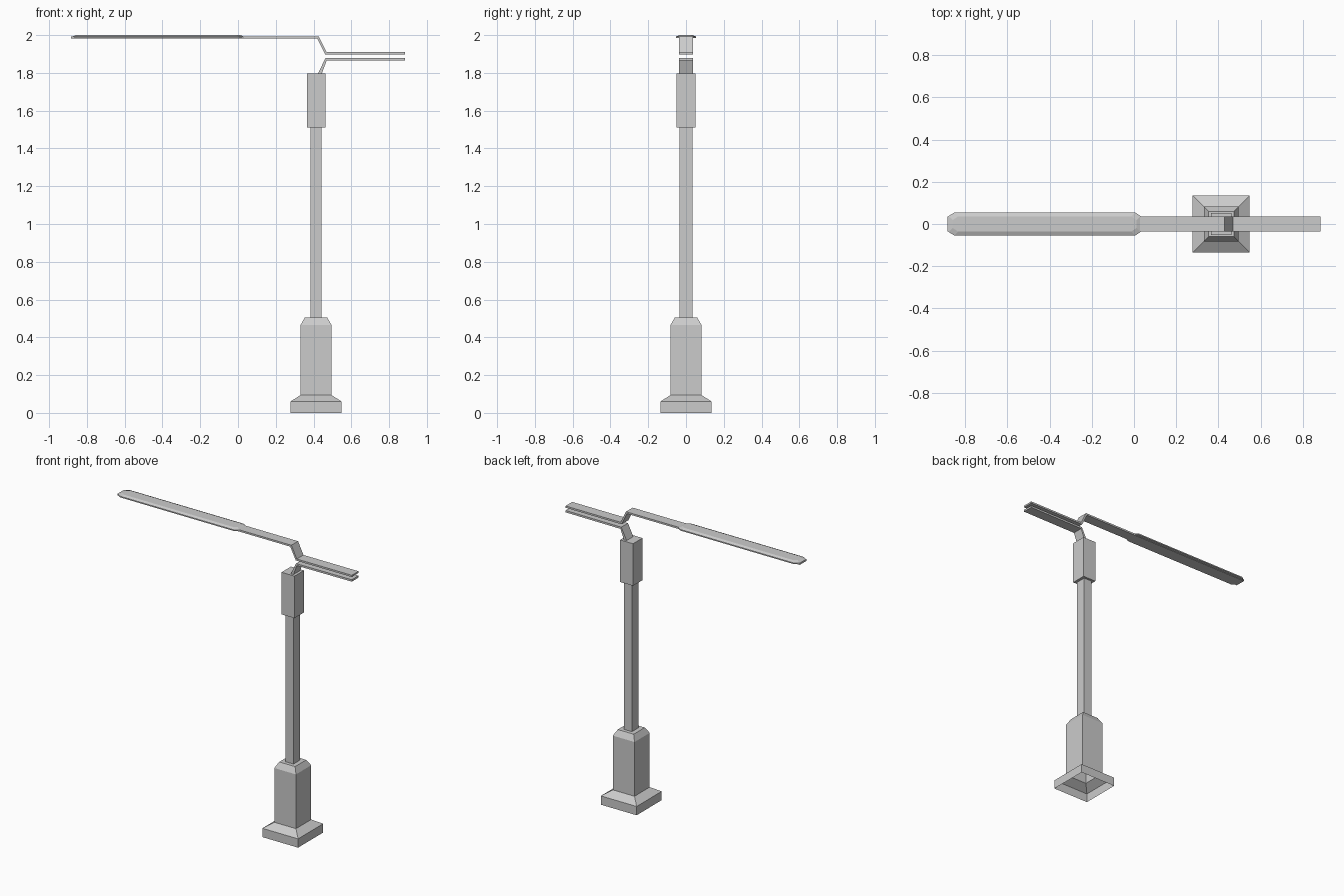
import bpy, bmesh

if "Cube" in bpy.data.objects:
    bpy.data.objects.remove(bpy.data.objects["Cube"])

POLE_X = 0.413


def make_object(name, bm):
    bmesh.ops.recalc_face_normals(bm, faces=bm.faces)
    mesh = bpy.data.meshes.new(name)
    bm.to_mesh(mesh)
    bm.free()
    obj = bpy.data.objects.new(name, mesh)
    bpy.context.collection.objects.link(obj)
    return obj


def loft(name, rings, cap_bottom=True, cap_top=True):
    """Skin a stack of equal-length closed point rings."""
    bm = bmesh.new()
    loops = [[bm.verts.new(p) for p in ring] for ring in rings]
    n = len(loops[0])
    for a, b in zip(loops, loops[1:]):
        for i in range(n):
            j = (i + 1) % n
            bm.faces.new((a[i], a[j], b[j], b[i]))
    if cap_bottom:
        bm.faces.new(loops[0])
    if cap_top:
        bm.faces.new(loops[-1])
    return make_object(name, bm)


def square(hx, hy, z):
    return [(POLE_X + sx * hx, sy * hy, z)
            for sx, sy in ((-1, -1), (1, -1), (1, 1), (-1, 1))]


def bent_bar(name, path, half_width, thickness):
    """Flat bar following an x-z path of (x offset, centre z)."""
    t = thickness / 2
    rings = []
    for x, z, lean in path:
        # lean shifts the two skins sideways so sloped pieces keep thickness
        rings.append([(x - lean, -half_width, z - t), (x - lean, half_width, z - t),
                      (x + lean, half_width, z + t), (x + lean, -half_width, z + t)])
    return loft(name, rings)


def strip_ring(z, half_width, inset):
    x0, x1, c = -0.878 + inset, 0.032 - inset, 0.026
    e = half_width - 0.017
    return [(x0, -e, z), (x0 + c, -half_width, z), (x1 - c, -half_width, z), (x1, -e, z),
            (x1, e, z), (x1 - c, half_width, z), (x0 + c, half_width, z), (x0, e, z)]


# stepped base, open underneath
loft("base", [square(h, h, z) for h, z in
              ((0.135, 0), (0.135, 0.06), (0.082, 0.095),
               (0.082, 0.465), (0.06, 0.504))], cap_bottom=False)

# slim pole and upper block
loft("pole", [square(0.03, 0.035, 0.504), square(0.03, 0.035, 1.51)])
loft("upper_block", [square(0.049, 0.051, 1.51), square(0.049, 0.051, 1.797)])

# lower fork prong
bent_bar("lower_prong", [(0.431, 1.79, -0.008), (0.466, 1.871, -0.003),
                         (0.884, 1.873, 0)], 0.036, 0.013)

# long upper arm with a step down to the fork
bent_bar("upper_arm", [(-0.884, 1.987, 0), (0.424, 1.987, 0.004),
                       (0.465, 1.904, 0.004), (0.884, 1.904, 0)], 0.036, 0.012)

# wider strip along the arm, tapered at its ends
loft("arm_strip", [strip_ring(1.984, 0.054, 0), strip_ring(1.992, 0.054, 0),
                   strip_ring(2.0, 0.036, 0.02)])
